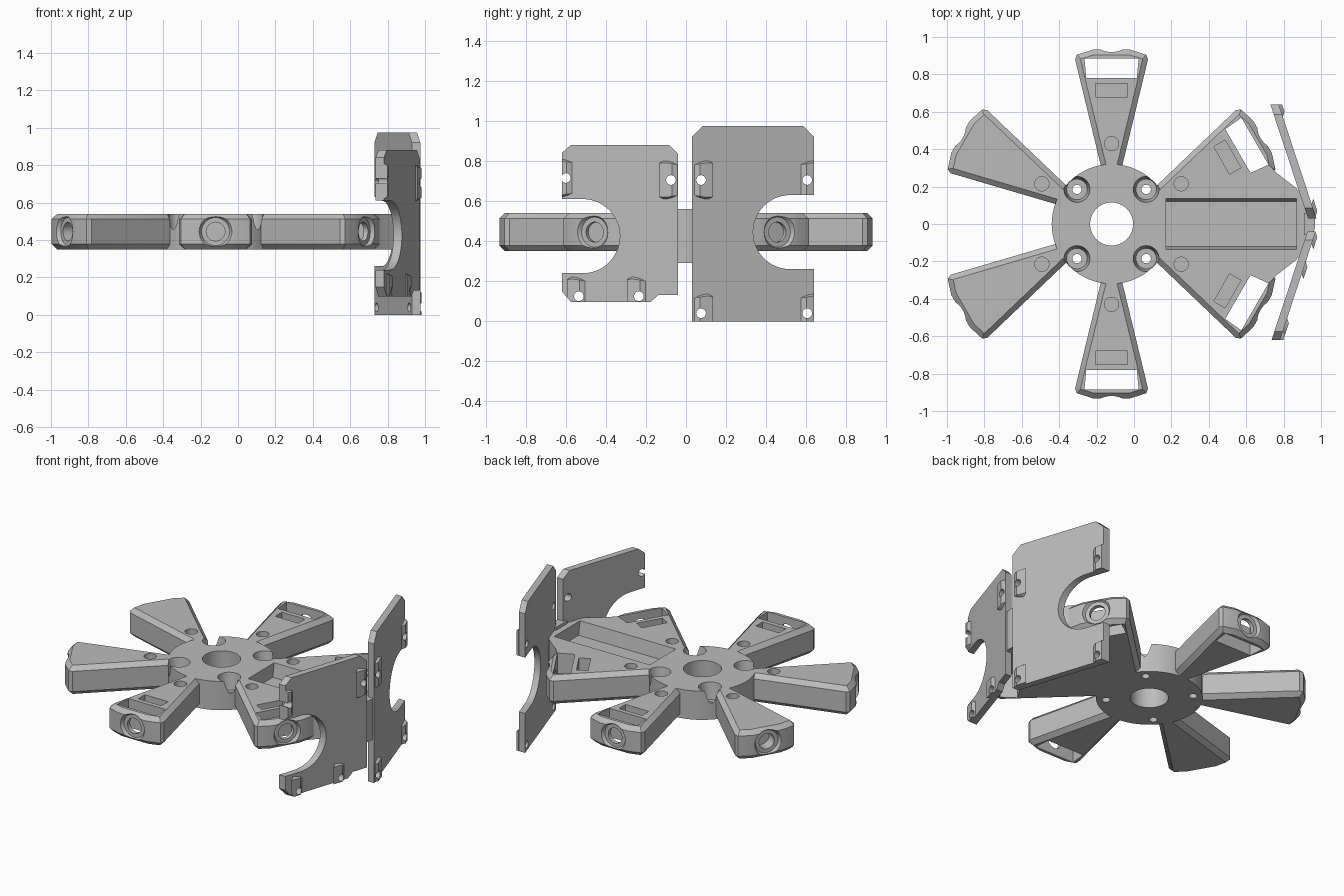
import bpy, bmesh, math
from mathutils import Matrix, Vector

if "Cube" in bpy.data.objects:
    bpy.data.objects.remove(bpy.data.objects["Cube"], do_unlink=True)

grey = bpy.data.materials.new("plain_grey")
grey.use_nodes = True
GREY = (0.5, 0.5, 0.5, 1)
grey.diffuse_color = GREY
grey.node_tree.nodes["Principled BSDF"].inputs["Base Color"].default_value = GREY

LOW, HIGH = 0.35, 0.54
MID = (LOW + HIGH) / 2
HUB = Vector((-0.12, 0, 0))


def add(name, bm):
    bmesh.ops.recalc_face_normals(bm, faces=bm.faces)
    mesh = bpy.data.meshes.new(name)
    bm.to_mesh(mesh)
    bm.free()
    mesh.materials.append(grey)
    ob = bpy.data.objects.new(name, mesh)
    bpy.context.collection.objects.link(ob)
    return ob


def prism(name, bottom, top, bevel=0, matrix=None):
    """Solid between two matching rings of points."""
    bm = bmesh.new()
    a = [bm.verts.new(p) for p in bottom]
    b = [bm.verts.new(p) for p in top]
    caps = [bm.faces.new(a), bm.faces.new(b)]
    n = len(a)
    for i in range(n):
        j = (i + 1) % n
        bm.faces.new((a[i], a[j], b[j], b[i]))
    bmesh.ops.recalc_face_normals(bm, faces=bm.faces)
    if bevel:
        rims = [e for f in caps for e in f.edges]
        bmesh.ops.bevel(bm, geom=rims, offset=bevel, segments=1, affect='EDGES')
    if matrix:
        bm.transform(matrix)
    return add(name, bm)


def slab(name, pts, z0, z1, bevel=0, matrix=None):
    return prism(name, [(x, y, z0) for x, y in pts], [(x, y, z1) for x, y in pts], bevel, matrix)


def rods(name, centres, r1, r2, depth, axis='Z', matrix=None):
    """One mesh holding a cylinder or cone at each centre."""
    turn = Matrix.Rotation(math.pi / 2, 4, 'Y') if axis == 'X' else Matrix()
    bm = bmesh.new()
    for c in centres:
        m = Matrix.Translation(c) @ turn
        bmesh.ops.create_cone(bm, cap_ends=True, segments=36, radius1=r1, radius2=r2,
                              depth=depth, matrix=matrix @ m if matrix else m)
    return add(name, bm)


def boolean(target, tools, operation='DIFFERENCE'):
    for tool in tools:
        mod = target.modifiers.new("cut", 'BOOLEAN')
        mod.operation, mod.solver, mod.object = operation, 'EXACT', tool
    bpy.context.view_layer.update()
    graph = bpy.context.evaluated_depsgraph_get()
    mesh = bpy.data.meshes.new_from_object(target.evaluated_get(graph))
    target.modifiers.clear()
    target.data = mesh
    for tool in tools:
        bpy.data.objects.remove(tool, do_unlink=True)


def mirrored(half):
    return half + [(x, -y) for x, y in reversed(half)]


# hub disc
bm = bmesh.new()
bmesh.ops.create_cone(bm, cap_ends=True, segments=64, radius1=0.32, radius2=0.32,
                      depth=HIGH - LOW, matrix=Matrix.Translation(HUB + Vector((0, 0, MID))))
body = add("hub_with_arms", bm)

# six chamfered arms and their openings
arm_half = [(0.22, -0.035), (0.88, -0.195), (0.905, -0.185), (0.932, -0.1)]
solids, cutters = [], []
for deg in range(30, 390, 60):
    m = Matrix.Translation(HUB) @ Matrix.Rotation(math.radians(deg), 4, 'Z')
    solids.append(slab("arm", mirrored(arm_half), LOW, HIGH, 0.028, m))
    window = mirrored([(0.78, -0.135), (0.885, -0.145)])
    cutters.append(slab("window", window, 0.2, 0.7, 0, m))
    slot = mirrored([(0.68, -0.085), (0.75, -0.085)])
    cutters.append(slab("slot", slot, 0.43, 0.7, 0, m))
    cutters.append(rods("end_hole", [(0.9, 0, MID)], 0.05, 0.05, 0.12, 'X', m))
    cutters.append(rods("end_dish", [(0.932, 0, MID)], 0.075, 0.1, 0.04, 'X', m))
    cutters.append(rods("pin_hole", [(0.43, 0, 0.52)], 0.038, 0.038, 0.14, 'Z', m))

# solid web between the two front arms, with a sloped channel
for s in (1, -1):
    web = [(0.05, 0.10), (0.14, 0.14), (0.55, 0.30), (0.73, 0.31), (0.76, 0.275), (0.87, 0.19), (0.9, 0.12)]
    solids.append(slab("web", [(x, y * s) for x, y in web], LOW, HIGH))
floor = mirrored([(0.1, -0.16), (0.9, -0.16)])
solids.append(slab("channel_floor", floor, LOW, 0.45))
cutters.append(prism("channel",
                     [(0.17, -0.12, 0.45), (0.87, -0.12, 0.45), (0.87, 0.12, 0.45), (0.17, 0.12, 0.45)],
                     [(0.17, -0.14, 0.56), (0.87, -0.14, 0.56), (0.87, 0.14, 0.56), (0.17, 0.14, 0.56)]))
solids.append(slab("end_wall", mirrored([(0.865, -0.18), (0.89, -0.18), (0.93, -0.05)]), LOW, HIGH))

# centre bore and countersunk screw holes
cutters.append(rods("bore", [HUB + Vector((0, 0, MID))], 0.115, 0.115, 0.5))
screws = [HUB + Vector((x, y, 0)) for x in (-0.185, 0.185) for y in (-0.185, 0.185)]
up = Vector((0, 0, 1))
cutters.append(rods("screw_head", [p + up * 0.5 for p in screws], 0.055, 0.073, 0.14))
cutters.append(rods("screw_hole", [p + up * MID for p in screws], 0.025, 0.025, 0.5))
boolean(body, solids, 'UNION')
boolean(body, cutters)


# angled panels
def sheet(name, pts, near, far):
    """Upright plate swept back from the centre line, drawn in y and z."""
    back = [0.985 - 0.33 * abs(y) for y, z in pts]
    return prism(name, [(x + near, y, z) for x, (y, z) in zip(back, pts)],
                 [(x + far, y, z) for x, (y, z) in zip(back, pts)])


def panel(name, outline, notch_y, notch_z, holes):
    side = 1 if notch_y > 0 else -1
    arc = [(notch_y - side * 0.185 * math.cos(a), notch_z + 0.185 * math.sin(a))
           for a in [math.pi * (i / 24 - 0.5) for i in range(25)]]
    notch = arc + [(side * 0.8, arc[-1][1]), (side * 0.8, arc[0][1])]
    plate = sheet(name, outline, -0.045, 0)
    pads = sheet(name + "_bosses", outline, -0.01, 0.018)
    spots = [(0.985 - 0.33 * abs(y), y, z) for y, z in holes]
    lean = [Matrix.Translation(p) @ Matrix.Rotation(-side * math.atan(0.33), 4, 'Z') for p in spots]
    bm = bmesh.new()
    turn = Matrix.Rotation(math.pi / 2, 4, 'Y')
    for m in lean:
        bmesh.ops.create_cone(bm, cap_ends=True, segments=36, radius1=0.1, radius2=0.08,
                              depth=0.04, matrix=m @ turn)
    boolean(pads, [add("boss_shape", bm)], 'INTERSECT')
    for ob in (plate, pads):
        boolean(ob, [sheet("notch", notch, -0.2, 0.2),
                     rods("hole", spots, 0.024, 0.024, 0.3, 'X')])
    return [plate, pads]


tall = [(0.03, 0), (0.64, 0), (0.64, 0.92), (0.585, 0.975), (0.085, 0.975), (0.03, 0.92)]
short = [(-0.04, 0.13), (-0.14, 0.13), (-0.175, 0.097), (-0.575, 0.097), (-0.62, 0.15),
         (-0.62, 0.84), (-0.575, 0.88), (-0.085, 0.88), (-0.04, 0.835)]
parts = [body]
parts += panel("tall_panel", tall, 0.52, 0.445, [(0.075, 0.705), (0.605, 0.705), (0.075, 0.04), (0.605, 0.04)])
parts += panel("short_panel", short, -0.515, 0.425,
               [(-0.6, 0.715), (-0.075, 0.705), (-0.535, 0.125), (-0.235, 0.125)])

# bridge joining the panels to the web
bridge = mirrored([(0.91, -0.06), (0.955, -0.06), (0.968, -0.02)])
parts.append(slab("panel_bridge", bridge, 0.29, 0.56))

bpy.ops.object.select_all(action='DESELECT')
for ob in parts:
    ob.select_set(True)
bpy.context.view_layer.objects.active = body
bpy.ops.object.shade_smooth_by_angle(angle=math.radians(25))
